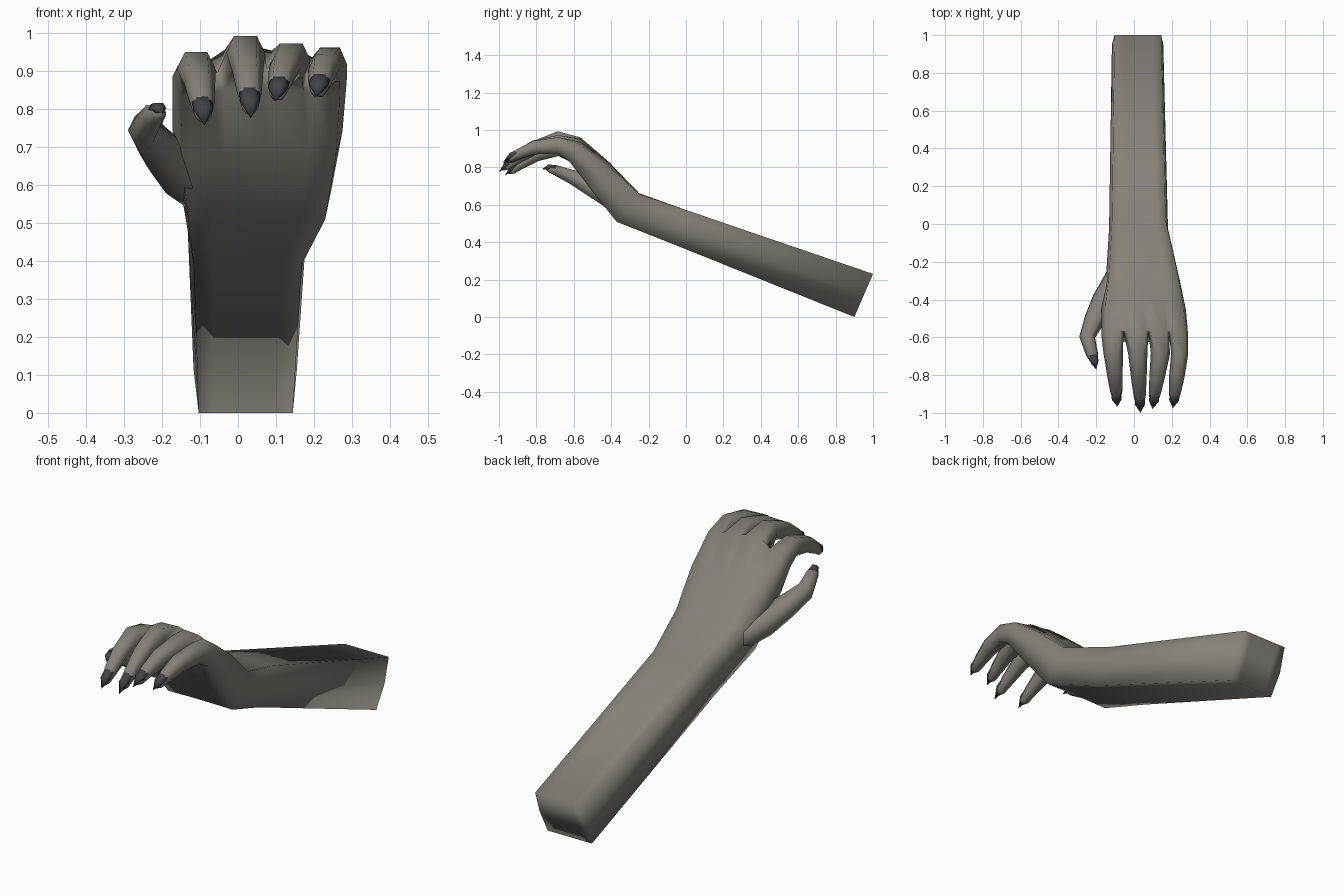
import bpy, bmesh
from mathutils import Vector

if "Cube" in bpy.data.objects:
    bpy.data.objects.remove(bpy.data.objects["Cube"])

X = Vector((1, 0, 0))
HEX = [(-1, 0), (-.58, .92), (.58, .92), (1, 0), (.58, -.92), (-.58, -.92)]


def material(name, rgb):
    m = bpy.data.materials.new(name)
    m.diffuse_color = (*rgb, 1)
    m.use_nodes = True
    m.node_tree.nodes["Principled BSDF"].inputs["Base Color"].default_value = m.diffuse_color
    return m


SKIN = material("skin", (.24, .22, .19))
NAIL = material("nail", (.055, .055, .06))


def finish(bm, name, mat):
    bmesh.ops.recalc_face_normals(bm, faces=bm.faces)
    me = bpy.data.meshes.new(name)
    bm.to_mesh(me)
    bm.free()
    ob = bpy.data.objects.new(name, me)
    bpy.context.collection.objects.link(ob)
    me.materials.append(mat)
    for p in me.polygons:
        p.use_smooth = True
    return ob


def bridge(bm, a, b):
    n = len(a)
    for i in range(n):
        j = (i + 1) % n
        bm.faces.new((a[i], a[j], b[j], b[i]))


def hex_ring(bm, c, t, hw, ht, lift=0):
    n = t.cross(X).normalized()
    s = n.cross(t).normalized()
    return [bm.verts.new(c + s * u * hw + n * (v * ht + lift)) for u, v in HEX]


def tube(bm, pts, sizes, tip, start=None, lift=0):
    """Six-sided tapering tube, optionally growing from an existing ring."""
    last = start
    for i, (p, (hw, ht)) in enumerate(zip(pts, sizes)):
        nxt = pts[i + 1] if i + 1 < len(pts) else tip
        prv = pts[i - 1] if i else p
        if i == 0 and start:
            prv = sum((v.co for v in start), Vector()) / 6
        ring = hex_ring(bm, p, (nxt - prv).normalized(), hw, ht, lift)
        if last:
            bridge(bm, last, ring)
        else:
            bm.faces.new(ring)
        last = ring
    end = bm.verts.new(tip)
    for i in range(6):
        bm.faces.new((last[i], last[(i + 1) % 6], end))


def nail(name, pts, sizes, tip, lift):
    bm = bmesh.new()
    tube(bm, pts, sizes, tip, lift=lift)
    finish(bm, name, NAIL)


# Forearm and palm: each ring has two columns per finger plus a vertex on each side
COLS = [.05, .21, .3, .51, .57, .75, .8, .96]
ARCH = [-.03, -.02, .008, .012, .005, 0, -.012, -.025]
RINGS = [  # top y, z, bottom y, z, left x, right x, arch amount
    (1.0, .23, .90, 0, -.117, .155, 0),
    (.02, .565, -.07, .39, -.132, .18, 0),
    (-.25, .66, -.37, .51, -.15, .245, .1),
    (-.41, .82, -.50, .68, -.172, .275, .6),
    (-.565, .948, -.625, .848, -.172, .287, 1),
]
bm = bmesh.new()
rings = []
for ty, tz, by, bz, xl, xr, arch in RINGS:
    def row(y, z, k):
        return [bm.verts.new((xl + (xr - xl) * u, y, z + a * k)) for u, a in zip(COLS, ARCH)]
    top, bot = row(ty, tz, arch), row(by, bz, arch * .5)
    my, mz = (ty + by) / 2, (tz + bz) / 2 - .012 * arch
    left, right = (bm.verts.new((x, my, mz)) for x in (xl, xr))
    rings.append([left] + top + [right] + bot[::-1])
    if len(rings) > 1:
        bridge(bm, rings[-2], rings[-1])
bm.faces.new(rings[0])

# Webs between the finger roots
webs = [left]
for i in (1, 3, 5):
    mid = (top[i].co + top[i + 1].co + bot[i].co + bot[i + 1].co) / 4
    w = bm.verts.new(mid + Vector((0, .025, 0)))
    bm.faces.new((top[i], top[i + 1], w))
    bm.faces.new((bot[i + 1], bot[i], w))
    webs.append(w)
webs.append(right)

# Fingers grow from the palm, curling down to pointed nails
FINGERS = [  # name, knuckle x, knuckle z, tip x, y, z
    ("index", -.11, .905, -.088, -.967, .757),
    ("middle", .02, .948, .034, -1.0, .775),
    ("ring", .14, .928, .098, -.98, .82),
    ("little", .242, .917, .206, -.975, .832),
]
for f, (name, kx, kz, *tip) in enumerate(FINGERS):
    k, tip = Vector((kx, -.685, kz)), Vector(tip)

    def along(t, rise):
        return k.lerp(tip, t) + Vector((0, 0, rise))
    a, b = 2 * f, 2 * f + 1
    root = [webs[f], top[a], top[b], webs[f + 1], bot[b], bot[a]]
    slim = .045 if f == 3 else .051
    tube(bm, [k, along(.42, .025), along(.72, .016), along(.86, .002)],
         [(slim, .048), (.041, .04), (.032, .029), (.021, .018)],
         along(.93, -.004), root)
    nail(name + "_nail", [along(.66, .012), along(.84, .004)],
         [(.027, .018), (.026, .018)], tip, .014)
finish(bm, "arm_and_hand", SKIN)

# Thumb
bm = bmesh.new()
path = [Vector(p) for p in ((-.07, -.22, .56), (-.155, -.4, .635), (-.205, -.5, .69),
                            (-.248, -.6, .745), (-.222, -.69, .782), (-.208, -.73, .79))]
tube(bm, path, [(.05, .05), (.066, .06), (.057, .052), (.042, .042), (.032, .03), (.02, .018)],
     Vector((-.205, -.75, .79)))
finish(bm, "thumb", SKIN)
nail("thumb_nail", [Vector((-.218, -.70, .783)), Vector((-.208, -.735, .79))],
     [(.022, .018), (.02, .015)], Vector((-.2, -.77, .79)), .012)
